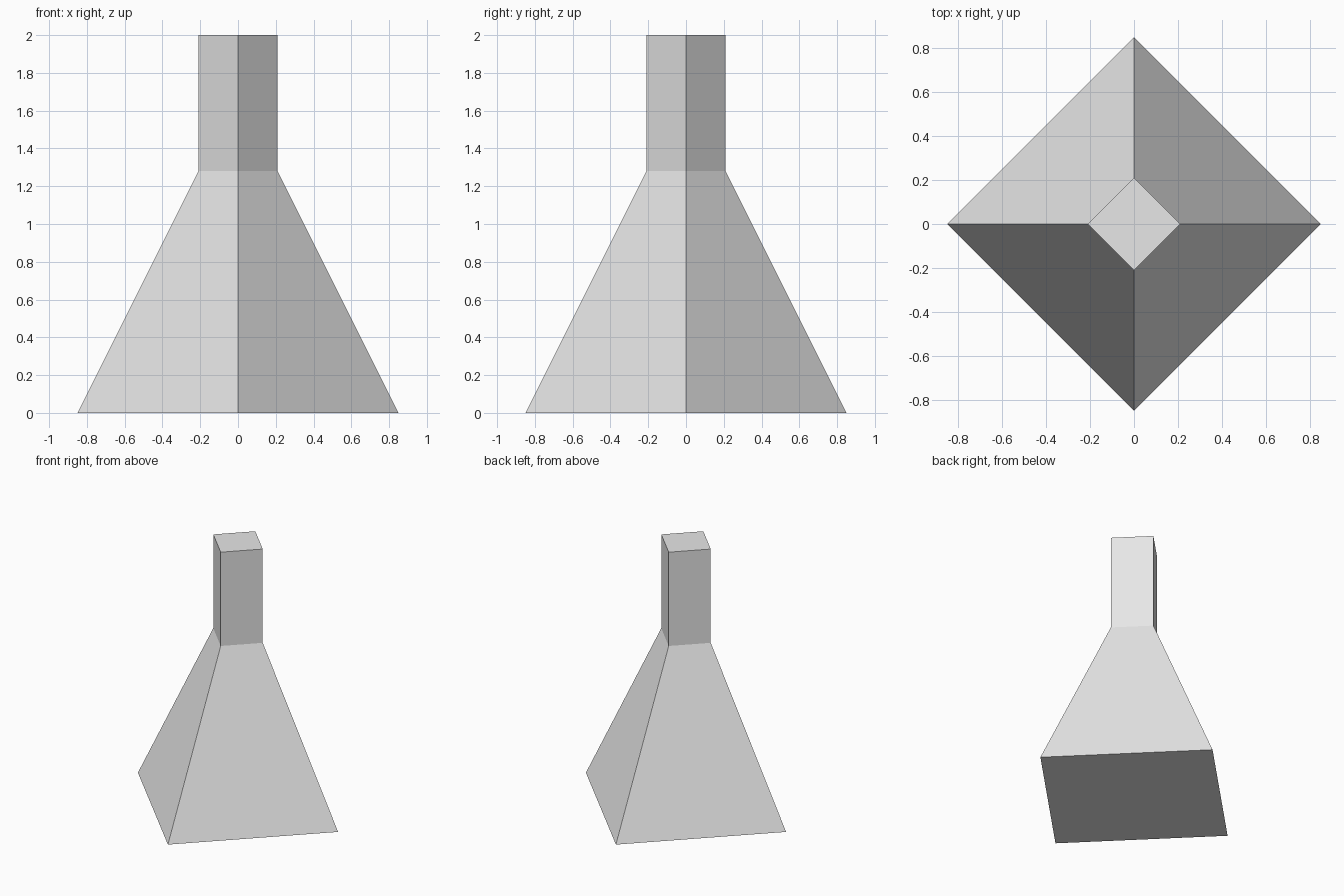
import bpy
import bmesh
from mathutils import Matrix, Vector

cube = bpy.data.objects.get("Cube")
if cube:
    bpy.data.objects.remove(cube, do_unlink=True)

BASE_RADIUS = 0.85
NECK_RADIUS = 0.21
SHOULDER_Z = 1.28
TOP_Z = 2.0

# Plain grey material
grey = bpy.data.materials.new("light grey")
grey.use_nodes = True
colour = (0.8, 0.8, 0.8, 1)
grey.diffuse_color = colour
grey.node_tree.nodes["Principled BSDF"].inputs["Base Color"].default_value = colour

# Sloping four-sided base, corners on the axes
bm = bmesh.new()
bmesh.ops.create_cone(
    bm, cap_ends=True, segments=4,
    radius1=BASE_RADIUS, radius2=NECK_RADIUS, depth=SHOULDER_Z,
    matrix=Matrix.Translation((0, 0, SHOULDER_Z / 2)))

# Straight square neck drawn up from the shoulder
cap = max(bm.faces, key=lambda f: f.calc_center_median().z)
neck = bmesh.ops.extrude_discrete_faces(bm, faces=[cap])["faces"][0]
bmesh.ops.translate(bm, verts=neck.verts, vec=Vector((0, 0, TOP_Z - SHOULDER_Z)))
bmesh.ops.recalc_face_normals(bm, faces=bm.faces)

mesh = bpy.data.meshes.new("tapered_tower")
bm.to_mesh(mesh)
bm.free()
mesh.materials.append(grey)
tower = bpy.data.objects.new("tapered_tower", mesh)
bpy.context.collection.objects.link(tower)
